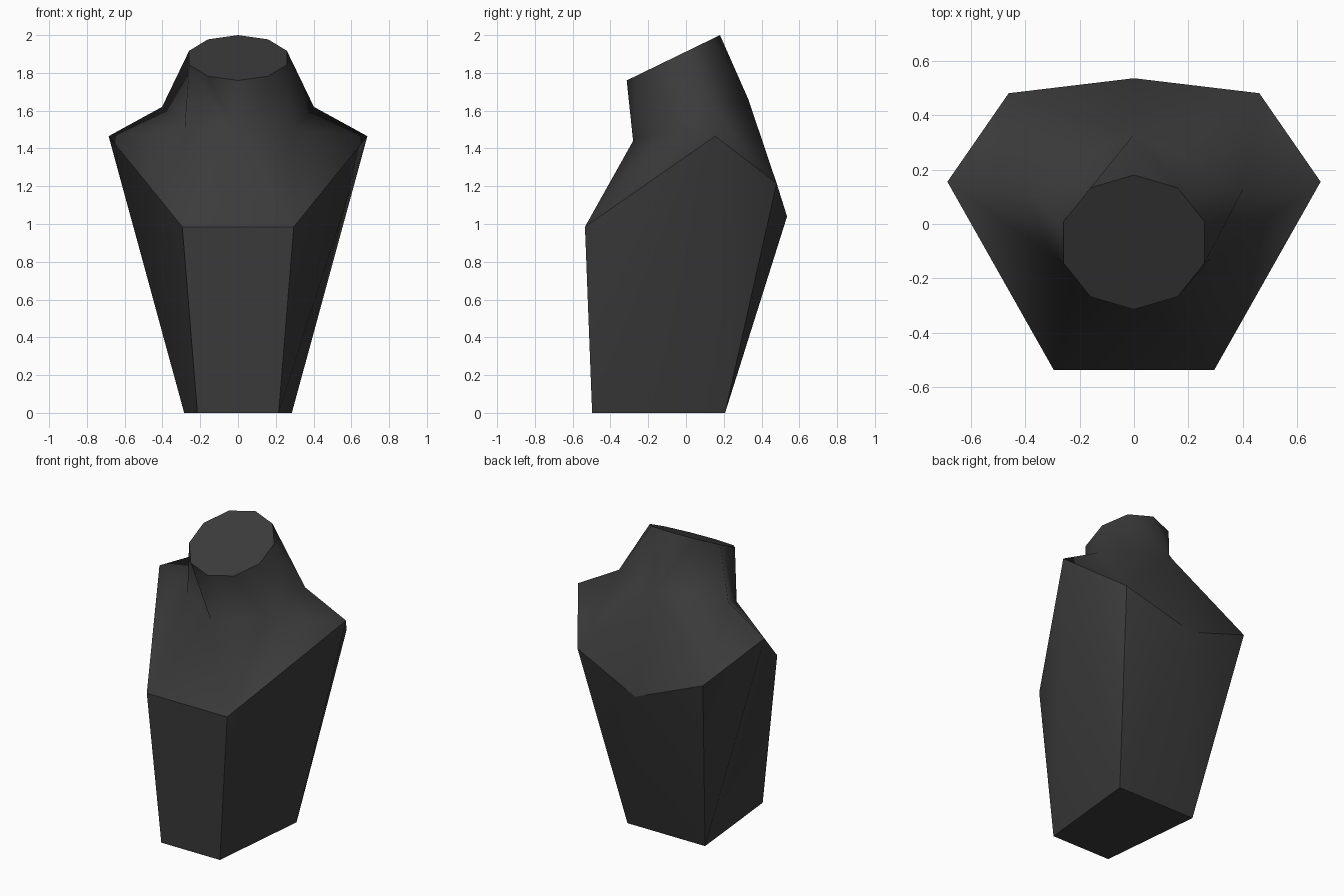
import bpy, bmesh, math

if "Cube" in bpy.data.objects:
    bpy.data.objects.remove(bpy.data.objects["Cube"], do_unlink=True)

mat = bpy.data.materials.new("charcoal")
mat.use_nodes = True
mat.diffuse_color = (0.044, 0.044, 0.044, 1)
mat.node_tree.nodes["Principled BSDF"].inputs["Base Color"].default_value = (0.044, 0.044, 0.044, 1)

bm = bmesh.new()
group = bm.faces.layers.int.new("group")
LEFT, RIGHT = 0, 1


def pair(x, y, z):
    """A point and its mirror image, or one shared point on the centre line."""
    a = bm.verts.new((x, y, z))
    return (a, a if x == 0 else bm.verts.new((-x, y, z)))


def face(points, smoothing_group):
    f = bm.faces.new(points)
    f[group] = smoothing_group
    f.smooth = True


def both(points, smoothing_group):
    """A face and its mirror image."""
    for side in (LEFT, RIGHT):
        face([p[side] for p in points], smoothing_group)


def folded(a, b, c, d, smoothing_group):
    """A bent quad: folded along a-c on the left, along b-d on the right."""
    for side, tris in ((LEFT, ((a, b, c), (a, c, d))), (RIGHT, ((a, b, d), (b, c, d)))):
        for tri in tris:
            face([p[side] for p in tri], smoothing_group)


# Base corners
base_front = pair(0.215, -0.497, 0)
base_back = pair(0.285, 0.207, 0)

# Shoulder outline, from the back to the front
spine = pair(0, 0.535, 1.04)
blade = pair(0.46, 0.48, 1.215)
shoulder = pair(0.685, 0.155, 1.465)
chest = pair(0.295, -0.535, 0.985)

# Six-sided collar, from the back to the throat
nape = pair(0, 0.33, 1.66)
collar_side = pair(0.402, 0.13, 1.62)
collar_front = pair(0.283, -0.127, 1.495)
throat = pair(0, -0.28, 1.44)

# Tilted ten-sided neck top
neck = []
for i in range(6):
    a = math.radians(36 * i)
    x = 0 if i in (0, 5) else 0.272 * math.sin(a)
    neck.append(pair(x, -0.067 + 0.247 * math.cos(a), 1.88 + 0.12 * math.cos(a)))

# Lower body: base, front, sides and back
face([base_front[0], base_front[1], base_back[1], base_back[0]], 0)
face([base_front[0], base_front[1], chest[1], chest[0]], 1)
folded(base_front, base_back, shoulder, chest, 2)
both([base_back, blade, shoulder], 2)
both([base_back, spine, blade], 3)
face([base_back[0], base_back[1], spine[0]], 3)

# Shoulders and chest
both([nape, spine, blade], 4)
both([nape, blade, collar_side], 4)
both([collar_side, blade, shoulder], 4)
both([collar_side, shoulder, collar_front], 4)
both([collar_front, shoulder, chest], 4)
both([collar_front, chest, throat], 4)
face([throat[0], chest[0], chest[1]], 4)

# Neck wall and cap
both([neck[0], nape, neck[1]], 4)
folded(neck[1], nape, collar_side, neck[2], 4)
folded(collar_side, collar_front, neck[3], neck[2], 4)
folded(collar_front, throat, neck[4], neck[3], 4)
both([neck[4], throat, neck[5]], 4)
face([n[0] for n in neck] + [n[1] for n in neck[4:0:-1]], 5)

# Sharp edges wherever two smoothing groups meet
bmesh.ops.recalc_face_normals(bm, faces=bm.faces)
for e in bm.edges:
    e.smooth = len({f[group] for f in e.link_faces}) == 1

mesh = bpy.data.meshes.new("display_bust")
bm.to_mesh(mesh)
bm.free()
mesh.materials.append(mat)
bust = bpy.data.objects.new("display_bust", mesh)
bpy.context.collection.objects.link(bust)
